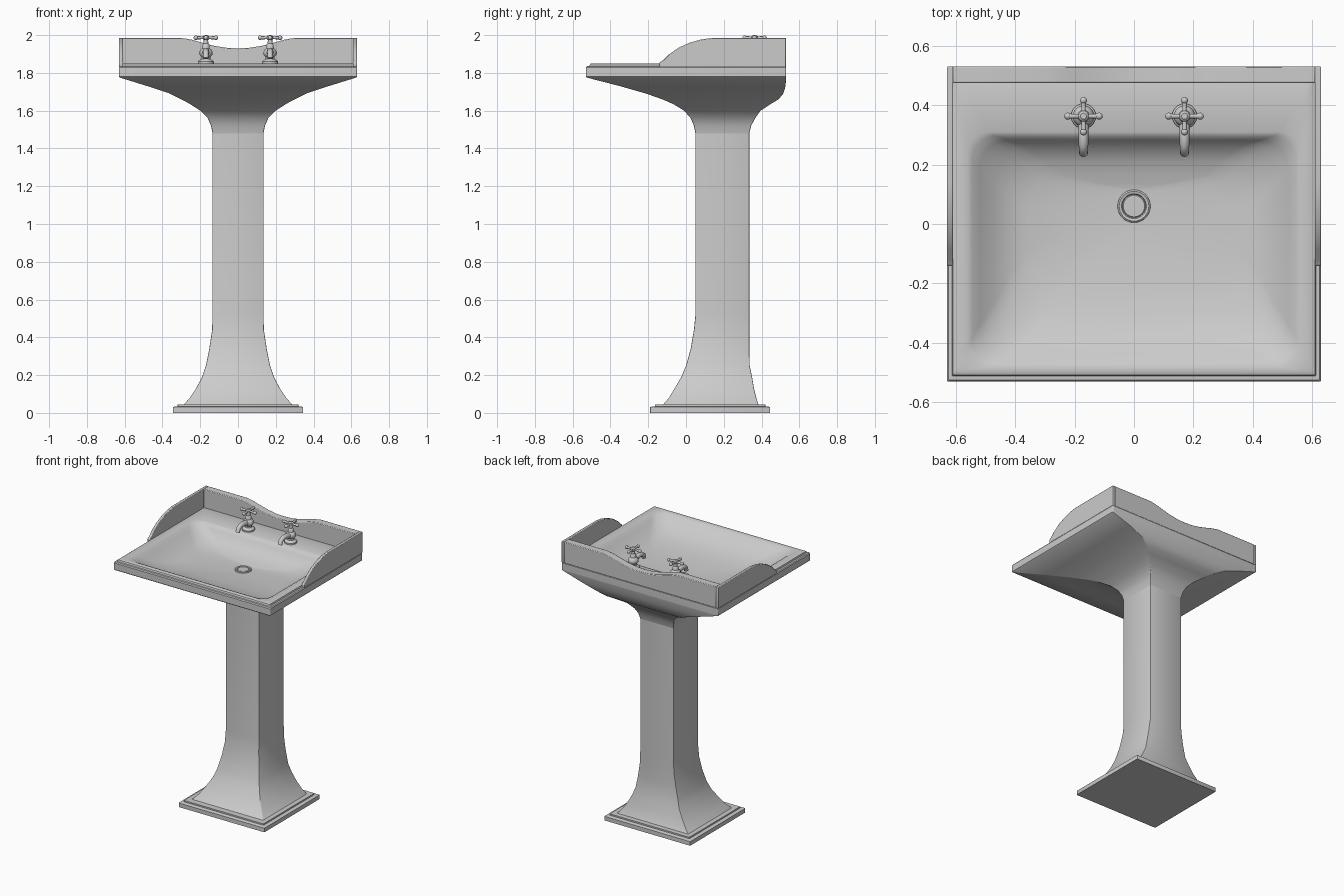
import bpy, bmesh
from math import cos, sin, pi, radians
from mathutils import Vector, Matrix

cube = bpy.data.objects.get("Cube")
if cube:
    bpy.data.objects.remove(cube, do_unlink=True)

mat = bpy.data.materials.new("light_grey_ceramic")
mat.use_nodes = True
GREY = (0.6, 0.6, 0.6, 1)
mat.diffuse_color = GREY
mat.node_tree.nodes["Principled BSDF"].inputs["Base Color"].default_value = GREY


def finish(bm, name, angle=35, bevel=0):
    """Turn a bmesh into a shaded object."""
    bmesh.ops.recalc_face_normals(bm, faces=bm.faces)
    mesh = bpy.data.meshes.new(name)
    bm.to_mesh(mesh)
    bm.free()
    mesh.materials.append(mat)
    ob = bpy.data.objects.new(name, mesh)
    bpy.context.collection.objects.link(ob)
    if bevel:
        mod = ob.modifiers.new("soft_edges", 'BEVEL')
        mod.width, mod.segments = bevel, 2
    bpy.ops.object.select_all(action='DESELECT')
    ob.select_set(True)
    bpy.context.view_layer.objects.active = ob
    bpy.ops.object.shade_smooth_by_angle(angle=radians(angle))
    return ob


def loft(name, rows, seg=6, angle=35):
    """Skin rounded rectangles given as (half width, front, back, z, corner radius)."""
    bm = bmesh.new()
    rings = []
    for w, y0, y1, z, r in rows:
        ring = []
        for k, (sx, cy) in enumerate(((1, y1 - r), (-1, y1 - r), (-1, y0 + r), (1, y0 + r))):
            for i in range(seg + 1):
                a = (k + i / seg) * pi / 2
                ring.append(bm.verts.new((sx * (w - r) + r * cos(a), cy + r * sin(a), z)))
        rings.append(ring)
    n = len(rings[0])
    for a, b in zip(rings, rings[1:]):
        for i in range(n):
            j = (i + 1) % n
            bm.faces.new((a[i], a[j], b[j], b[i]))
    bm.faces.new(rings[0])
    bm.faces.new(rings[-1])
    return finish(bm, name, angle)


def slab(name, outline, offset, axis):
    """Extrude an outline; axis is the extrusion vector."""
    bm = bmesh.new()
    if axis.x:
        verts = [bm.verts.new((offset, u, z)) for u, z in outline]
    else:
        verts = [bm.verts.new((u, offset, z)) for u, z in outline]
    face = bm.faces.new(verts)
    ext = bmesh.ops.extrude_face_region(bm, geom=[face])
    bmesh.ops.translate(bm, vec=axis, verts=[v for v in ext["geom"] if isinstance(v, bmesh.types.BMVert)])
    return finish(bm, name, 30, 0.004)


def lathe(bm, profile, x, y, seg=20):
    """Add a turned shape from (radius, z) points to a bmesh."""
    verts = [bm.verts.new((x + r, y, z)) for r, z in profile]
    edges = [bm.edges.new(p) for p in zip(verts, verts[1:])]
    bmesh.ops.spin(bm, geom=verts + edges, cent=(x, y, 0), axis=(0, 0, 1), angle=2 * pi,
                   steps=seg, use_merge=True)
    bmesh.ops.remove_doubles(bm, verts=bm.verts, dist=0.0003)


def tube(bm, path, radii, seg=12):
    """Add a round tube along a path lying in the yz plane."""
    rings = []
    for k, p in enumerate(path):
        d = (path[min(k + 1, len(path) - 1)] - path[max(k - 1, 0)]).normalized()
        side, up = Vector((1, 0, 0)), Vector((1, 0, 0)).cross(d)
        rings.append([bm.verts.new(p + radii[k] * (side * cos(t) + up * sin(t)))
                      for t in (2 * pi * i / seg for i in range(seg))])
    for a, b in zip(rings, rings[1:]):
        for i in range(seg):
            j = (i + 1) % seg
            bm.faces.new((a[i], a[j], b[j], b[i]))
    bm.faces.new(rings[0])
    bm.faces.new(rings[-1])


# Plinth: two stacked steps
loft("plinth", [(.345, -.19, .445, 0, .004), (.345, -.19, .445, .03, .004),
                (.335, -.18, .435, .034, .004), (.32, -.165, .42, .035, .004),
                (.32, -.165, .42, .045, .004)], 2)

# Column with flared foot
loft("pedestal_column", [(.29, -.125, .385, .04, .004), (.255, -.09, .372, .08, .004),
                         (.222, -.06, .36, .13, .004), (.19, -.025, .35, .19, .004),
                         (.17, 0, .337, .25, .004), (.152, .025, .335, .34, .004),
                         (.137, .042, .335, .44, .004), (.135, .05, .335, .52, .004),
                         (.135, .05, .335, 1.48, .004)], 2)

# Basin: underside, slab edge, stepped lip, deck and bowl in one skin
loft("basin", [
    (.135, .05, .335, 1.48, .004), (.143, .042, .345, 1.52, .004), (.16, .025, .366, 1.56, .004),
    (.2, -.01, .395, 1.6, .004), (.255, -.07, .45, 1.636, .004), (.3, -.125, .49, 1.66, .004),
    (.36, -.21, .515, 1.69, .004), (.48, -.35, .527, 1.73, .004), (.625, -.525, .53, 1.775, .004),
    (.63, -.53, .53, 1.78, .006), (.63, -.53, .53, 1.828, .006), (.625, -.525, .525, 1.835, .006),
    (.613, -.512, .515, 1.836, .006), (.61, -.508, .51, 1.847, .006), (.603, -.5, .5, 1.851, .006),
    (.56, -.48, .31, 1.85, .07), (.545, -.465, .295, 1.843, .08), (.52, -.44, .282, 1.82, .1),
    (.47, -.38, .255, 1.78, .12), (.42, -.3, .21, 1.752, .13), (.36, -.2, .165, 1.736, .12),
    (.2, -.08, .135, 1.725, .1), (.055, .005, .115, 1.72, .055)])

# Back splash with a dipped centre
dip = [(.3, 1.985), (.25, 1.977), (.2, 1.963), (.13, 1.944), (.06, 1.933)]
back = [(-.61, 1.83), (-.61, 1.985)] + [(-x, z) for x, z in dip] + [(0, 1.93)]
back += dip[::-1] + [(.61, 1.985), (.61, 1.83)]
slab("back_splash", back, .475, Vector((0, .055, 0)))

# Side splashes sweeping down to the front
sweep = [(.53, 1.83), (.53, 1.985), (.14, 1.985), (.08, 1.977), (.02, 1.96), (-.04, 1.933),
         (-.09, 1.898), (-.12, 1.868), (-.14, 1.855), (-.14, 1.83)]
for name, x in (("left_splash", .609), ("right_splash", -.63)):
    slab(name, sweep, x, Vector((.021, 0, 0)))

# Drain ring and plug
bm = bmesh.new()
lathe(bm, [(.056, 1.715), (.055, 1.724), (.05, 1.728), (.042, 1.726), (.039, 1.721),
           (.036, 1.724), (0, 1.725)], 0, .06, 32)
finish(bm, "drain")

# Pair of taps
for name, x in (("left_tap", .17), ("right_tap", -.17)):
    bm = bmesh.new()
    y, hz = .363, 1.986
    # Turned body
    lathe(bm, [(.042, 1.845), (.042, 1.86), (.036, 1.867), (.024, 1.873), (.024, 1.885),
               (.034, 1.895), (.036, 1.908), (.03, 1.922), (.02, 1.93), (.018, 1.95),
               (.013, 1.955), (.012, 1.975), (.018, 1.98), (.018, 1.993), (.01, 2), (0, 2)], x, y)
    # Spout
    path = [(.36, 1.9), (.33, 1.91), (.295, 1.916), (.265, 1.912), (.247, 1.9), (.24, 1.878)]
    tube(bm, [Vector((x, py, pz)) for py, pz in path], [.02, .018, .017, .016, .015, .015])
    # Cross handle with rounded tips
    for k in range(4):
        a = k * pi / 2
        d = Vector((cos(a), sin(a), 0))
        mid = Vector((x, y, hz)) + d * .03
        turn = d.to_track_quat('Z', 'Y').to_matrix().to_4x4()
        bmesh.ops.create_cone(bm, cap_ends=True, segments=10, radius1=.007, radius2=.009,
                              depth=.05, matrix=Matrix.Translation(mid) @ turn)
        bmesh.ops.create_uvsphere(bm, u_segments=12, v_segments=8, radius=.012,
                                  matrix=Matrix.Translation(mid + d * .023))
    finish(bm, name, 40)
